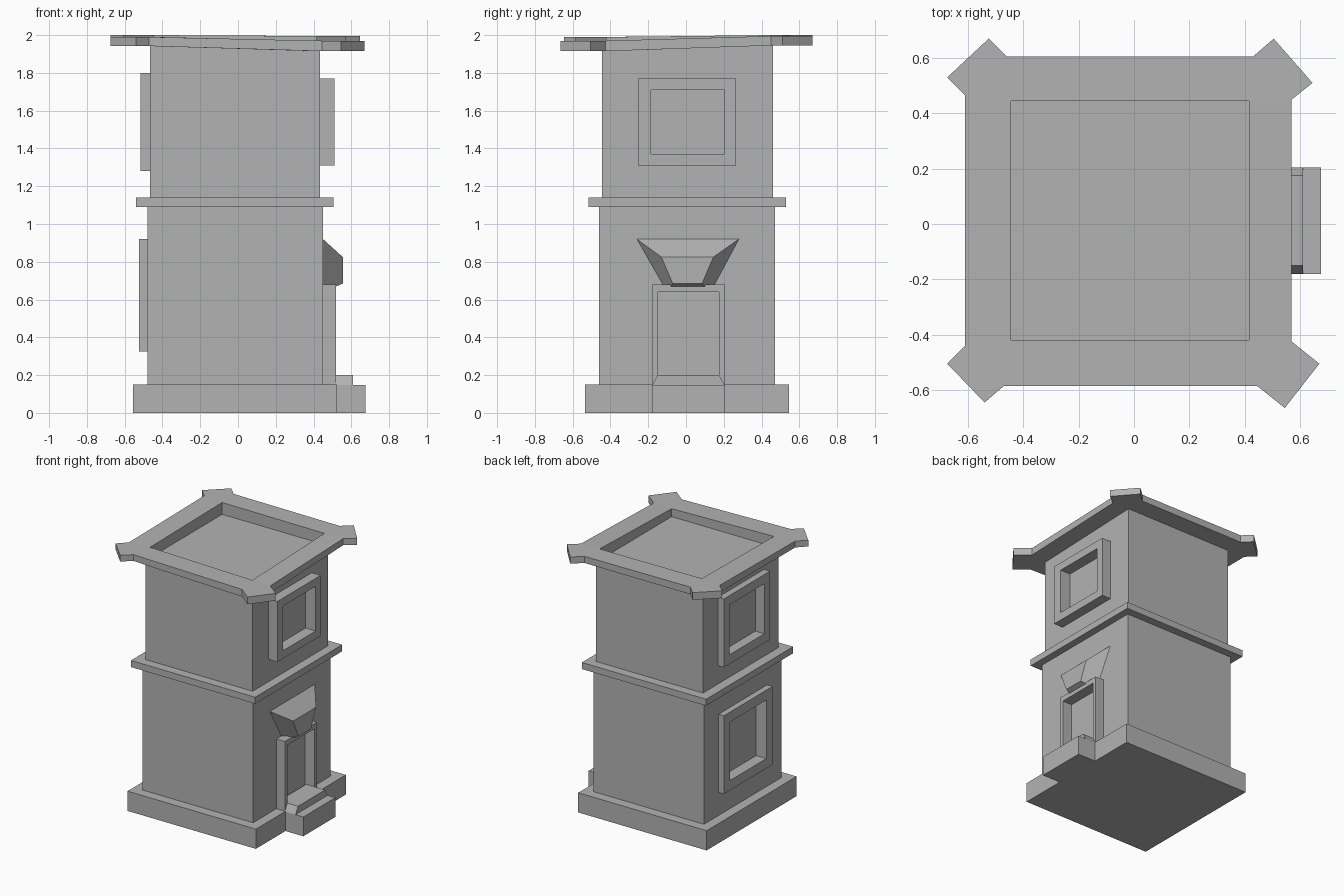
import bpy, bmesh

old = bpy.data.objects.get("Cube")
if old:
    bpy.data.objects.remove(old, do_unlink=True)

stone = bpy.data.materials.new("grey_stone")
stone.use_nodes = True
grey = (0.45, 0.45, 0.45, 1)
stone.diffuse_color = grey
stone.node_tree.nodes["Principled BSDF"].inputs["Base Color"].default_value = grey


def finish(name, bm):
    bmesh.ops.recalc_face_normals(bm, faces=bm.faces)
    mesh = bpy.data.meshes.new(name)
    bm.to_mesh(mesh)
    bm.free()
    mesh.materials.append(stone)
    obj = bpy.data.objects.new(name, mesh)
    bpy.context.collection.objects.link(obj)
    return obj


def box(name, xs, ys, zs):
    bm = bmesh.new()
    bmesh.ops.create_cube(bm, size=1)
    for v in bm.verts:
        v.co = [r[0] if c < 0 else r[1] for c, r in zip(v.co, (xs, ys, zs))]
    return finish(name, bm)


def solid(name, ring_a, ring_b):
    """Closed solid between two matching four-point rings."""
    bm = bmesh.new()
    a = [bm.verts.new(p) for p in ring_a]
    b = [bm.verts.new(p) for p in ring_b]
    bm.faces.new(a)
    bm.faces.new(b)
    for i in range(4):
        j = (i + 1) % 4
        bm.faces.new((a[i], a[j], b[j], b[i]))
    return finish(name, bm)


def cut(targets, xs, ys, zs):
    cutter = box("cutter", xs, ys, zs)
    cutter.hide_render = True
    for obj in targets:
        mod = obj.modifiers.new("opening", "BOOLEAN")
        mod.operation = "DIFFERENCE"
        mod.solver = "EXACT"
        mod.object = cutter
        bpy.context.view_layer.objects.active = obj
        bpy.ops.object.modifier_apply(modifier=mod.name)
    bpy.data.objects.remove(cutter, do_unlink=True)


# Tower body
box("base_plinth", (-0.555, 0.525), (-0.535, 0.545), (0, 0.15))
lower = box("lower_wall", (-0.48, 0.45), (-0.46, 0.47), (0.15, 1.09))
box("middle_ledge", (-0.54, 0.505), (-0.515, 0.53), (1.09, 1.14))
upper = box("upper_wall", (-0.465, 0.435), (-0.445, 0.46), (1.14, 1.95))


# Framed openings: frame box, then a recess through frame into the wall
def opening(name, wall, xs, ys, zs, hole_x, hole_y, hole_z):
    frame = box(name, xs, ys, zs)
    cut((frame, wall), hole_x, hole_y, hole_z)


opening("right_window_frame", upper, (0.435, 0.51), (-0.255, 0.265), (1.31, 1.77),
        (0.425, 0.6), (-0.185, 0.205), (1.37, 1.71))
opening("left_upper_window_frame", upper, (-0.515, -0.465), (-0.275, 0.28), (1.28, 1.80),
        (-0.6, -0.44), (-0.205, 0.21), (1.35, 1.73))
opening("left_lower_window_frame", lower, (-0.525, -0.48), (-0.29, 0.295), (0.325, 0.92),
        (-0.6, -0.44), (-0.215, 0.22), (0.40, 0.845))
opening("door_frame", lower, (0.45, 0.52), (-0.18, 0.205), (0.15, 0.68),
        (0.44, 0.6), (-0.15, 0.175), (0.19, 0.64))

# Doorstep and tapered sill
box("doorstep", (0.5, 0.675), (-0.18, 0.205), (0, 0.147))
solid("door_sill",
      [(0.45, -0.18, 0.147), (0.61, -0.18, 0.147), (0.61, 0.205, 0.147), (0.45, 0.205, 0.147)],
      [(0.45, -0.15, 0.2), (0.61, -0.15, 0.2), (0.61, 0.175, 0.2), (0.45, 0.175, 0.2)])

# Wedge canopy over the door
solid("door_canopy",
      [(0.45, -0.26, 0.92), (0.45, 0.28, 0.92), (0.45, 0.13, 0.64), (0.45, -0.10, 0.64)],
      [(0.555, -0.13, 0.825), (0.555, 0.145, 0.825), (0.555, 0.085, 0.685), (0.555, -0.07, 0.685)])

# Roof rim with flared corners; each corner: outline, top height, bottom height
corners = [
    ([(-0.61, -0.44), (-0.675, -0.505), (-0.54, -0.645), (-0.47, -0.585)], 1.99, 1.942),
    ([(0.445, -0.585), (0.545, -0.665), (0.67, -0.505), (0.57, -0.425)], 1.97, 1.915),
    ([(0.57, 0.45), (0.645, 0.51), (0.505, 0.67), (0.43, 0.605)], 1.995, 1.945),
    ([(-0.46, 0.605), (-0.525, 0.67), (-0.675, 0.53), (-0.61, 0.465)], 2.0, 1.945),
]
pit_x, pit_y = (-0.445, 0.415), (-0.42, 0.445)
pit = [(pit_x[0], pit_y[0]), (pit_x[1], pit_y[0]), (pit_x[1], pit_y[1]), (pit_x[0], pit_y[1])]
bm = bmesh.new()
layers = []
for level in (1, 2):
    outer = [[bm.verts.new((x, y, c[level])) for x, y in c[0]] for c in corners]
    inner = [bm.verts.new((*p, c[level])) for p, c in zip(pit, corners)]
    for i in range(4):
        j = (i + 1) % 4
        bm.faces.new(outer[i] + [inner[i]])
        bm.faces.new((outer[i][3], outer[j][0], inner[j], inner[i]))
    layers.append((sum(outer, []), inner))
for top, bottom in zip(*layers):
    for i in range(len(top)):
        j = (i + 1) % len(top)
        bm.faces.new((top[i], top[j], bottom[j], bottom[i]))
finish("roof_rim", bm)

# Sunken roof floor
cut((upper,), pit_x, pit_y, (1.91, 2.1))
